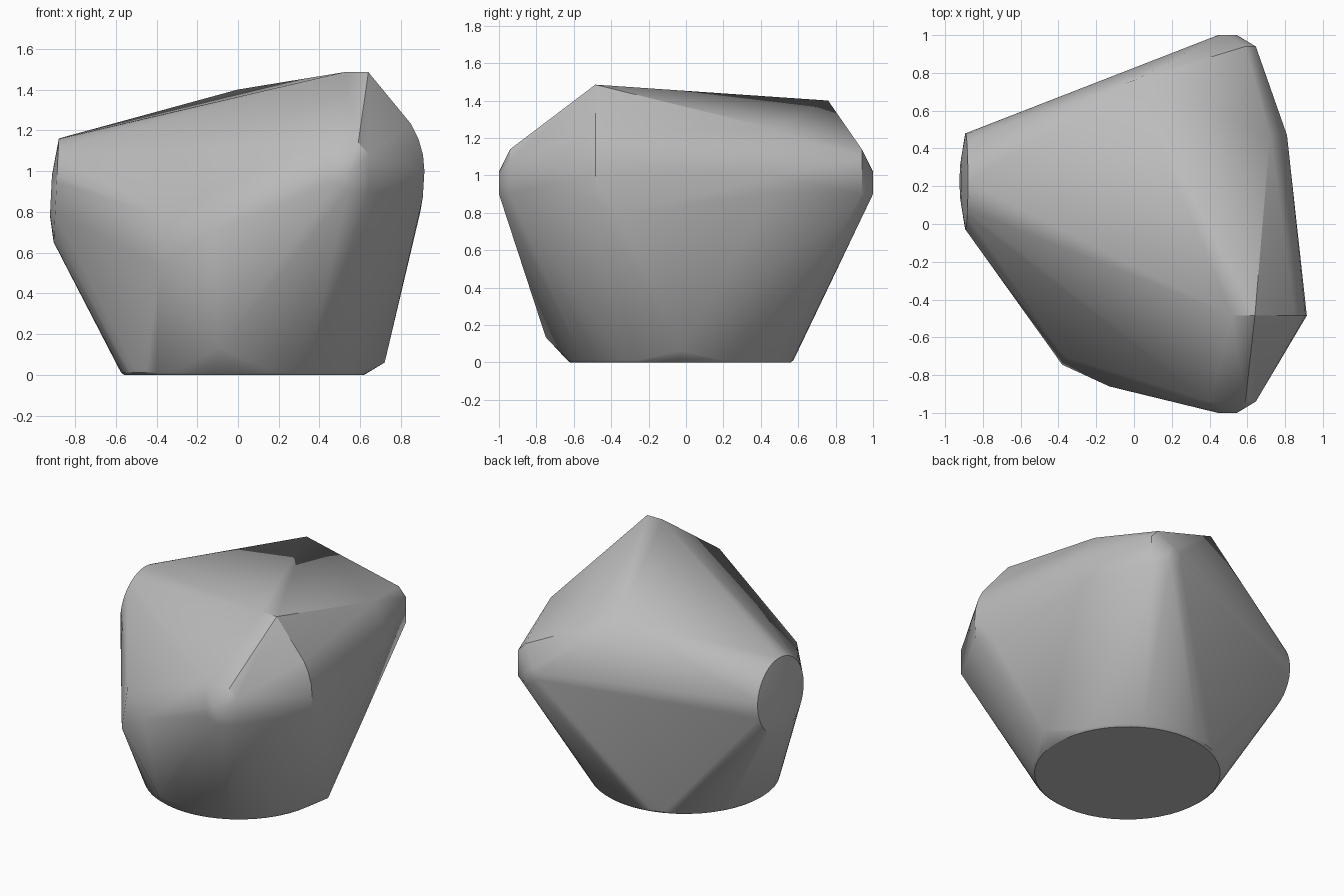
import bpy
import bmesh
import math
from mathutils import Vector

default_cube = bpy.data.objects.get("Cube")
if default_cube:
    bpy.data.objects.remove(default_cube, do_unlink=True)


def ring(center, radius, axis_u, axis_v, count):
    """Points of a circle spanned by two directions."""
    center, axis_u, axis_v = Vector(center), Vector(axis_u), Vector(axis_v)
    points = []
    for step in range(count):
        angle = math.tau * step / count
        points.append(center + radius * (math.cos(angle) * axis_u + math.sin(angle) * axis_v))
    return points


def mirror_front_to_back(points):
    return [(x, -y, z) for x, y, z in points]


X, Y, Z = (1, 0, 0), (0, 1, 0), (0, 0, 1)
hull_points = []

# Round base with a tiny chamfer
hull_points += ring((.03, -.03, 0), .59, X, Y, 48)
hull_points += ring((.03, -.03, .012), .605, X, Y, 48)

# Round, slightly domed end cap on the low-x side
cap_up = (.05, 0, 1)
hull_points += ring((-.892, .225, .905), .255, Y, cap_up, 40)
hull_points += ring((-.918, .225, .88), .1, Y, cap_up, 16)

# Blunt tips at the front and the back
tip = ring((.495, -1, .97), .05, X, Z, 12)
tip += [(.54, -1, .9), (.59, -.94, 1.14), (.645, -.94, 1.08), (.645, -.94, .9)]
hull_points += tip + mirror_front_to_back(tip)
hull_points.append((.4, -.94, 1.14))

# Peak edge and rear crest
hull_points += [(.52, -.485, 1.485), (.64, -.485, 1.485), (0, .76, 1.4)]

# Rounded corners of the high-x side
hull_points += [
    (.85, -.485, 1.23), (.885, -.485, 1.16), (.908, -.485, 1.08),
    (.915, -.485, 1), (.907, -.485, .87), (.895, -.33, .8),
    (.72, .47, 1.25), (.79, .47, 1.1), (.81, .47, 1), (.795, .47, .9),
]

# Front shoulder and small corners just above the base
hull_points += [
    (-.37, -.7, .78), (-.13, -.86, .7), (-.38, -.745, .53),
    (-.09, -.75, .135), (.72, -.03, .06),
]

# Wrap one convex skin around all the parts
bm = bmesh.new()
for point in hull_points:
    bm.verts.new(point)
result = bmesh.ops.convex_hull(bm, input=bm.verts[:])
leftovers = {item for key in ("geom_interior", "geom_unused") for item in result[key]
             if isinstance(item, bmesh.types.BMVert)}
bmesh.ops.delete(bm, geom=list(leftovers), context="VERTS")
bmesh.ops.dissolve_limit(bm, angle_limit=math.radians(1), verts=bm.verts[:], edges=bm.edges[:])
bmesh.ops.recalc_face_normals(bm, faces=bm.faces[:])

mesh = bpy.data.meshes.new("faceted_stone")
bm.to_mesh(mesh)
bm.free()
stone = bpy.data.objects.new("faceted_stone", mesh)
bpy.context.collection.objects.link(stone)

# Plain grey material
grey = bpy.data.materials.new("stone_grey")
grey.use_nodes = True
colour = (.5, .5, .5, 1)
grey.diffuse_color = colour
for node in grey.node_tree.nodes:
    if node.type == "BSDF_PRINCIPLED":
        node.inputs["Base Color"].default_value = colour
mesh.materials.append(grey)

# Soft shading with the strong creases kept
bpy.ops.object.select_all(action="DESELECT")
stone.select_set(True)
bpy.context.view_layer.objects.active = stone
bpy.ops.object.shade_smooth_by_angle(angle=math.radians(30))
